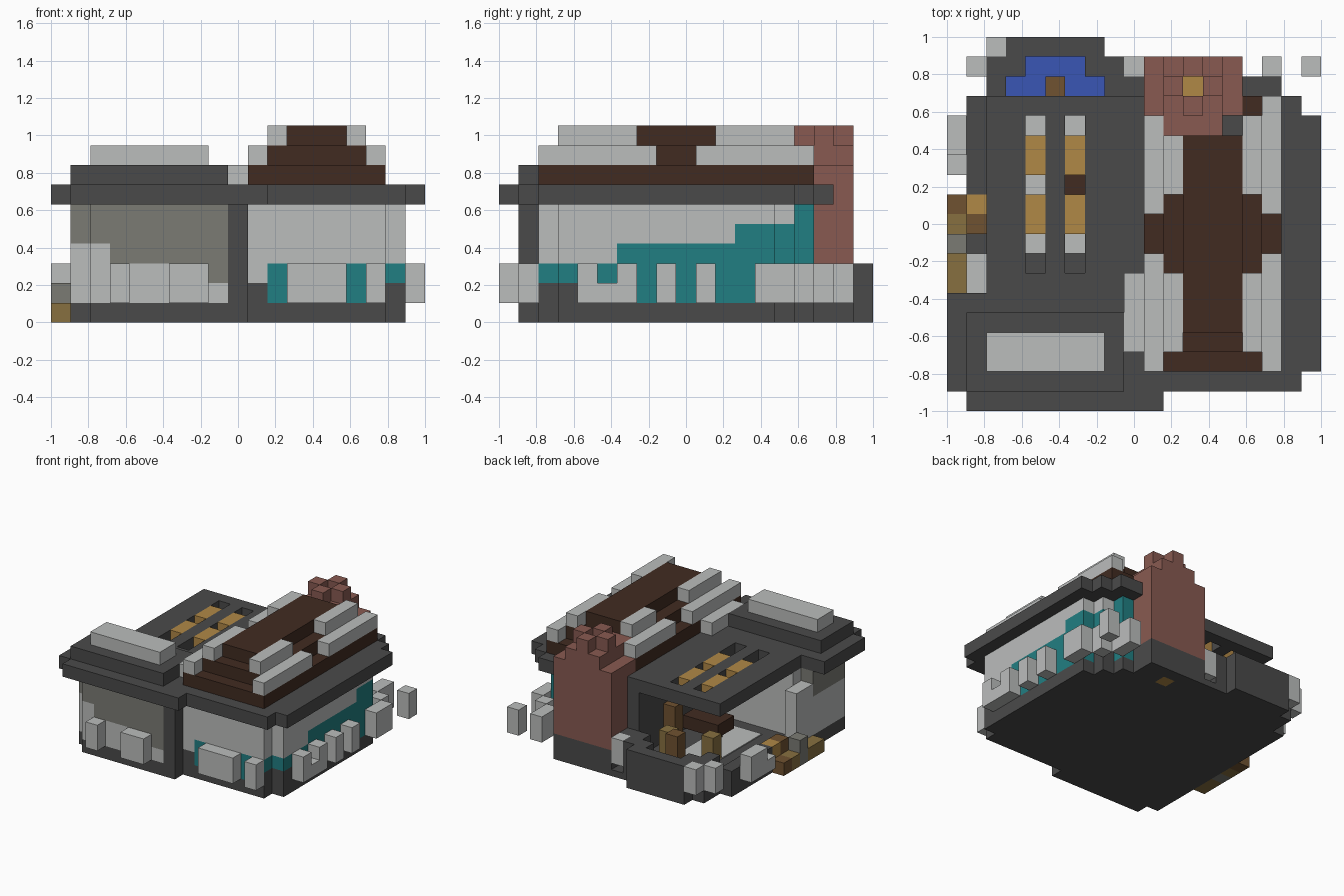
import bpy
import bmesh

if "Cube" in bpy.data.objects:
    bpy.data.objects.remove(bpy.data.objects["Cube"], do_unlink=True)

UNIT = 2 / 19  # edge of one building block


def material(name, hex_code):
    """Flat material from an sRGB hex string."""
    channels = [int(hex_code[i:i + 2], 16) / 255 for i in (0, 2, 4)]
    linear = [((c + 0.055) / 1.055) ** 2.4 for c in channels] + [1]
    mat = bpy.data.materials.new(name)
    mat.use_nodes = True
    mat.diffuse_color = linear
    mat.node_tree.nodes["Principled BSDF"].inputs["Base Color"].default_value = linear
    return mat


charcoal = material("charcoal stone", "4a4a4a")
pale = material("pale grey", "bbbdbc")
taupe = material("taupe grey", "7b7b74")
teal = material("teal", "217e82")
umber = material("dark roof brown", "412b21")
brick = material("brick red", "885a51")
blue = material("water blue", "3a56b5")
amber = material("amber", "b08846")
tan = material("tan wood", "877040")
brown = material("mid brown", "705231")


def box(name, mat, x, y, z):
    """Box given by block ranges along each axis, counted from the corner."""
    bm = bmesh.new()
    bmesh.ops.create_cube(bm, size=1)
    for v in bm.verts:
        for axis, span in enumerate((x, y, z)):
            low, high = span
            block = high if v.co[axis] > 0 else low
            v.co[axis] = block * UNIT - (1 if axis < 2 else 0)
    mesh = bpy.data.meshes.new(name)
    bm.to_mesh(mesh)
    bm.free()
    mesh.materials.append(mat)
    obj = bpy.data.objects.new(name, mesh)
    bpy.context.collection.objects.link(obj)
    return obj


def cell(name, mat, x, y, z):
    """Single block column at x, y."""
    return box(name, mat, (x, x + 1), (y, y + 1), z)


ground, storey, fence, eave = (0, 1), (1, 6), (1, 3), (6, 7)

# Ground slab
box("slab_front", charcoal, (2, 10), (1, 2), ground)
box("slab_middle", charcoal, (1, 17), (2, 14), ground)
box("slab_right", charcoal, (17, 18), (3, 14), ground)
box("slab_back", charcoal, (1, 10), (14, 16), ground)
box("slab_back_right", charcoal, (10, 17), (14, 15), ground)
box("slab_hearth", charcoal, (10, 16), (15, 16), ground)
box("patio_edge", charcoal, (1, 2), (11, 16), (1, 2))

# Pool with its raised rim
box("pool_floor", charcoal, (2, 10), (16, 18), (0, 0.5))
box("pool_water", blue, (3, 8), (16, 18), (0.5, 1.2))
box("pool_rim_back", charcoal, (3, 8), (18, 19), (0, 3))
box("pool_rim_left", charcoal, (7, 9), (17, 18), (0, 3))
box("pool_rim_right", charcoal, (2, 4), (17, 18), (0, 3))
cell("pool_side_right", charcoal, 2, 16, (0, 3))
box("pool_side_left", charcoal, (8, 10), (16, 17), (0, 3))
cell("pool_post", brown, 5, 16, (1, 4))
for px, py in ((2, 18), (1, 17), (9, 17)):
    cell("pool_fence", pale, px, py, fence)

# Left room walls
box("left_front_wall", taupe, (3, 9), (1, 2), (3, 6))
box("left_front_corner", taupe, (2, 3), (1, 2), (4, 6))
box("left_front_footing", pale, (3, 8), (1, 2), fence)
cell("left_front_foot_end", pale, 8, 1, (1, 2))
cell("left_front_patch", taupe, 8, 1, (2, 3))
cell("left_corner_foot", pale, 2, 1, (1, 4))
box("left_side_foot", pale, (1, 2), (2, 6), (1, 4))
box("left_side_wall", taupe, (1, 2), (2, 6), (4, 6))
box("left_side_bay", pale, (1, 2), (6, 8), (1, 5))
box("left_back_wall", pale, (2, 9), (6, 7), storey)
cell("front_pillar", charcoal, 9, 1, storey)
box("dividing_wall", charcoal, (9, 10), (2, 16), storey)

# Right room front wall
box("right_front_wall", pale, (10, 17), (2, 3), (3, 6))
box("right_front_hedge", teal, (11, 16), (2, 3), fence)
cell("right_front_foot", charcoal, 10, 2, (1, 2))
cell("right_front_end", pale, 10, 2, (2, 3))
cell("right_corner_foot", charcoal, 16, 2, (1, 2))
cell("right_corner_band", teal, 16, 2, (2, 3))

# Right side wall: teal band climbs in steps towards the back
teal_rise = [(3, 6, 3), (6, 12, 4), (12, 14, 5)]
for start, end, top in teal_rise:
    box("side_teal_band", teal, (17, 18), (start, end), (2, top))
    box("side_pale_wall", pale, (17, 18), (start, end), (top, 6))
box("side_foot_teal", teal, (17, 18), (6, 14), (1, 2))
box("side_foot_stone", charcoal, (17, 18), (3, 6), (1, 2))
cell("side_step_foot", charcoal, 16, 14, (1, 2))
cell("side_step_teal", teal, 16, 14, (2, 5))
cell("side_step_wall", pale, 16, 14, (5, 6))
cell("back_corner_teal", teal, 15, 15, storey)

# Fence blocks standing off the walls
box("front_fence", pale, (3, 4), (0, 1), fence)
box("front_fence", pale, (6, 8), (0, 1), fence)
box("front_fence", pale, (12, 15), (1, 2), fence)
box("front_fence", pale, (16, 17), (1, 2), fence)
for start, end in ((4, 5), (6, 7), (8, 9), (10, 11), (13, 15), (17, 18)):
    box("side_fence", pale, (18, 19), (start, end), fence)
cell("side_fence_low", pale, 18, 5, (1, 2))
for px, py in ((17, 15), (16, 16), (16, 17)):
    cell("back_fence", pale, px, py, fence)
box("patio_fence", pale, (0, 1), (13, 15), fence)
cell("patio_fence_low", pale, 0, 12, (1, 2))

# Side porch steps and bench
box("porch_planter", tan, (0, 1), (6, 8), ground)
cell("porch_pier", taupe, 0, 8, (0, 2))
cell("porch_step", tan, 0, 9, ground)
cell("porch_step_back", brown, 0, 10, ground)
cell("porch_bench", brown, 1, 9, (1, 2))
cell("porch_lamp", amber, 1, 10, (1, 2))

# Patio furniture
box("patio_floor_panel", pale, (4, 7), (8, 15), (1, 1.08))
box("patio_table", umber, (5, 8), (10, 12), (2, 3))
cell("table_leg", brown, 6, 10, (1, 2))
cell("patio_chair", tan, 4, 13, (1, 3))
cell("patio_chair", tan, 7, 14, (1, 3))
cell("patio_cabinet", brown, 8, 12, (1, 4))

# Eaves and flat roof with two skylight slots
box("eave_front", charcoal, (1, 11), (0, 1), eave)
box("eave_front_step", charcoal, (0, 18), (1, 2), eave)
box("eave_body", charcoal, (0, 19), (2, 6), eave)
box("eave_right", charcoal, (10, 19), (6, 14), eave)
box("eave_right_back", charcoal, (14, 19), (14, 15), eave)
box("eave_right_step", charcoal, (15, 18), (15, 16), eave)
box("eave_right_tail", charcoal, (15, 17), (16, 17), eave)
box("eave_chimney_side", charcoal, (10, 11), (14, 15), eave)
for left, right in ((2, 4), (5, 6), (7, 10)):
    box("flat_roof_strip", charcoal, (left, right), (6, 16), eave)
for slot in (4, 6):
    cell("flat_roof_front", charcoal, slot, 6, eave)
    cell("flat_roof_back", charcoal, slot, 15, eave)
    for start in (9, 12):
        box("skylight_beam", amber, (slot, slot + 1), (start, start + 2), eave)

# Raised roof block of the left room
box("left_roof_block", charcoal, (1, 9), (1, 5), (7, 8))
box("left_roof_cap", pale, (2, 8), (2, 4), (8, 9))

# Stepped brown roof
box("brown_roof_low", umber, (10, 17), (2, 14), (7, 8))
box("brown_roof_low_back", umber, (15, 17), (14, 16), (7, 8))
box("brown_roof_left_back", umber, (10, 11), (14, 15), (7, 8))
box("brown_roof_middle", umber, (11, 16), (3, 14), (8, 9))
cell("brown_roof_middle_back", umber, 15, 14, (8, 9))
box("brown_roof_ridge", umber, (12, 15), (4, 14), (9, 10))

# Pale roof trims rising in steps on both slopes
box("roof_trim_outer", pale, (9, 10), (3, 7), (7, 8))
for side, back in ((10, 15), (16, 16)):
    box("roof_trim_low", pale, (side, side + 1), (2, 8), (8, 9))
    box("roof_trim_low", pale, (side, side + 1), (10, back), (8, 9))
for side, back in ((11, 14), (15, 15)):
    box("roof_trim_high", pale, (side, side + 1), (3, 7), (9, 10))
    box("roof_trim_high", pale, (side, side + 1), (11, back), (9, 10))

# Chimney: open flue, shoulders stepping up to four prongs
for px in range(10, 15):
    for py in range(15, 18):
        spread = abs(px - 12) + abs(py - 16)
        if spread == 0:
            cell("hearth_fire", amber, px, py, ground)
            continue
        top = 10 if spread == 1 else 9 if abs(px - 12) < 2 else 8
        foot = 2 if py > 15 else 1
        if py > 15:
            cell("chimney_base", charcoal, px, py, (0, foot))
        cell("chimney_brick", brick, px, py, (foot, top))
box("chimney_front", brick, (11, 14), (14, 15), (1, 9))
